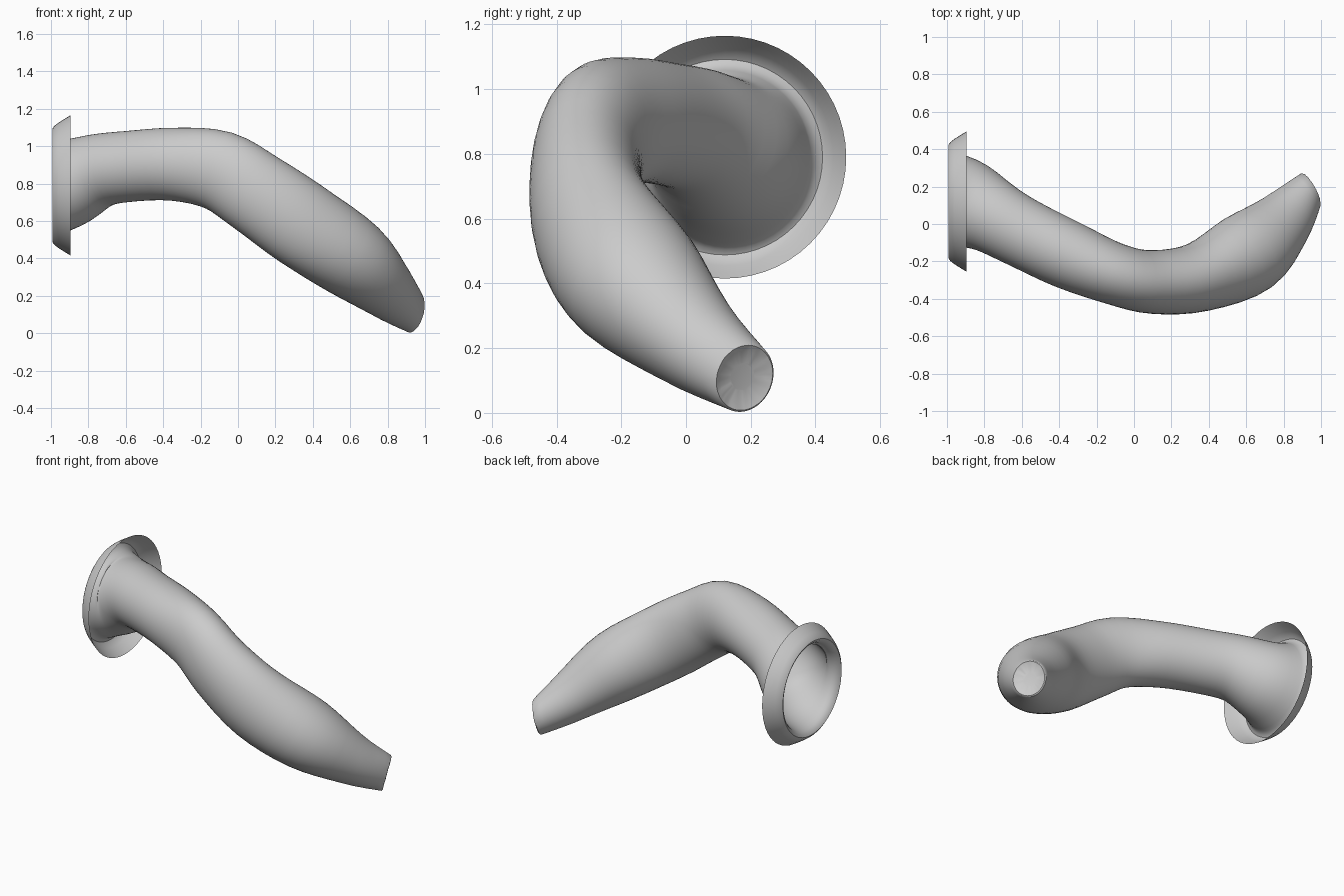
import bpy, bmesh, math, random
from mathutils import Vector

random.seed(4)
if "Cube" in bpy.data.objects:
    bpy.data.objects.remove(bpy.data.objects["Cube"])

SIDES, STEPS = 56, 4

grey = bpy.data.materials.new("light_grey")
grey.use_nodes = True
grey.diffuse_color = (0.6, 0.6, 0.6, 1)
grey.node_tree.nodes["Principled BSDF"].inputs["Base Color"].default_value = (0.6, 0.6, 0.6, 1)

# Tube sections: centre x, y, z, then half width and half height
sections = [
    (-0.965, 0.12, 0.79, 0.268, 0.272),
    (-0.88, 0.108, 0.807, 0.238, 0.237),
    (-0.75, 0.037, 0.866, 0.2, 0.2),
    (-0.6, -0.045, 0.89, 0.187, 0.19),
    (-0.35, -0.167, 0.903, 0.182, 0.195),
    (-0.1, -0.268, 0.868, 0.165, 0.215),
    (0.1, -0.31, 0.748, 0.17, 0.222),
    (0.35, -0.283, 0.575, 0.187, 0.232),
    (0.61, -0.155, 0.398, 0.222, 0.217),
    (0.8, 0.018, 0.227, 0.163, 0.155),
    (0.942, 0.178, 0.11, 0.104, 0.11),
]


def blend(a, b, c, d, t):
    """Smooth curve through b and c."""
    return 0.5 * (2 * b + (c - a) * t + (2 * a - 5 * b + 4 * c - d) * t ** 2
                  + (3 * b - a - 3 * c + d) * t ** 3)


def ring(bm, centre, normal, width, height, rough=0.0):
    """Elliptical ring of vertices square to the normal."""
    side = normal.cross(Vector((0, 0, 1))).normalized()
    up = side.cross(normal).normalized()
    verts = []
    for i in range(SIDES):
        a = math.tau * i / SIDES
        p = centre + side * width * math.cos(a) + up * height * math.sin(a)
        verts.append(bm.verts.new(p + normal * random.uniform(-rough, rough)))
    return verts


bm = bmesh.new()
rings = []
axis = Vector((1, 0, 0))
tip_axis = Vector((0.86, 0.46, -0.24)).normalized()

# Rolled-back lip around the open mouth
mouth = Vector((0, 0.12, 0.79))
for x, r in ((-0.895, 0.375), (-0.925, 0.357), (-0.96, 0.335), (-0.982, 0.318),
             (-0.993, 0.302), (-0.985, 0.286)):
    rings.append(ring(bm, mouth + axis * x, axis, r, r))

# Bent, tapering tube
rows = []
last = len(sections) - 1
for i in range(last):
    quad = [sections[max(0, min(last, i + k))] for k in (-1, 0, 1, 2)]
    for s in range(STEPS):
        rows.append([blend(*v, s / STEPS) for v in zip(*quad)])
rows.append(list(sections[-1]))
centres = [Vector(r[:3]) for r in rows]
for i, row in enumerate(rows):
    tangent = (centres[min(i + 1, len(rows) - 1)] - centres[max(i - 1, 0)]).normalized()
    start = max(0, 1 - i / (2 * STEPS))
    end = max(0, 1 - (len(rows) - 1 - i) / STEPS)
    normal = tangent.lerp(axis, start).lerp(tip_axis, end).normalized()
    rings.append(ring(bm, centres[i], normal, row[3], row[4]))

# Rough, slightly sunken end of the tip
tip = centres[-1]
for scale, depth, rough in ((0.94, 0.006, 0.001), (0.75, -0.002, 0.002), (0.4, -0.008, 0.002)):
    rings.append(ring(bm, tip + tip_axis * depth, tip_axis,
                      sections[-1][3] * scale, sections[-1][4] * scale, rough))

for a, b in zip(rings, rings[1:]):
    for i in range(SIDES):
        j = (i + 1) % SIDES
        bm.faces.new((a[i], a[j], b[j], b[i]))
bm.faces.new(rings[-1])
bmesh.ops.recalc_face_normals(bm, faces=bm.faces)

mesh = bpy.data.meshes.new("curved_tube")
bm.to_mesh(mesh)
bm.free()
mesh.materials.append(grey)
tube = bpy.data.objects.new("curved_tube", mesh)
bpy.context.collection.objects.link(tube)
bpy.context.view_layer.objects.active = tube
tube.select_set(True)
bpy.ops.object.shade_smooth_by_angle(angle=math.radians(50))
